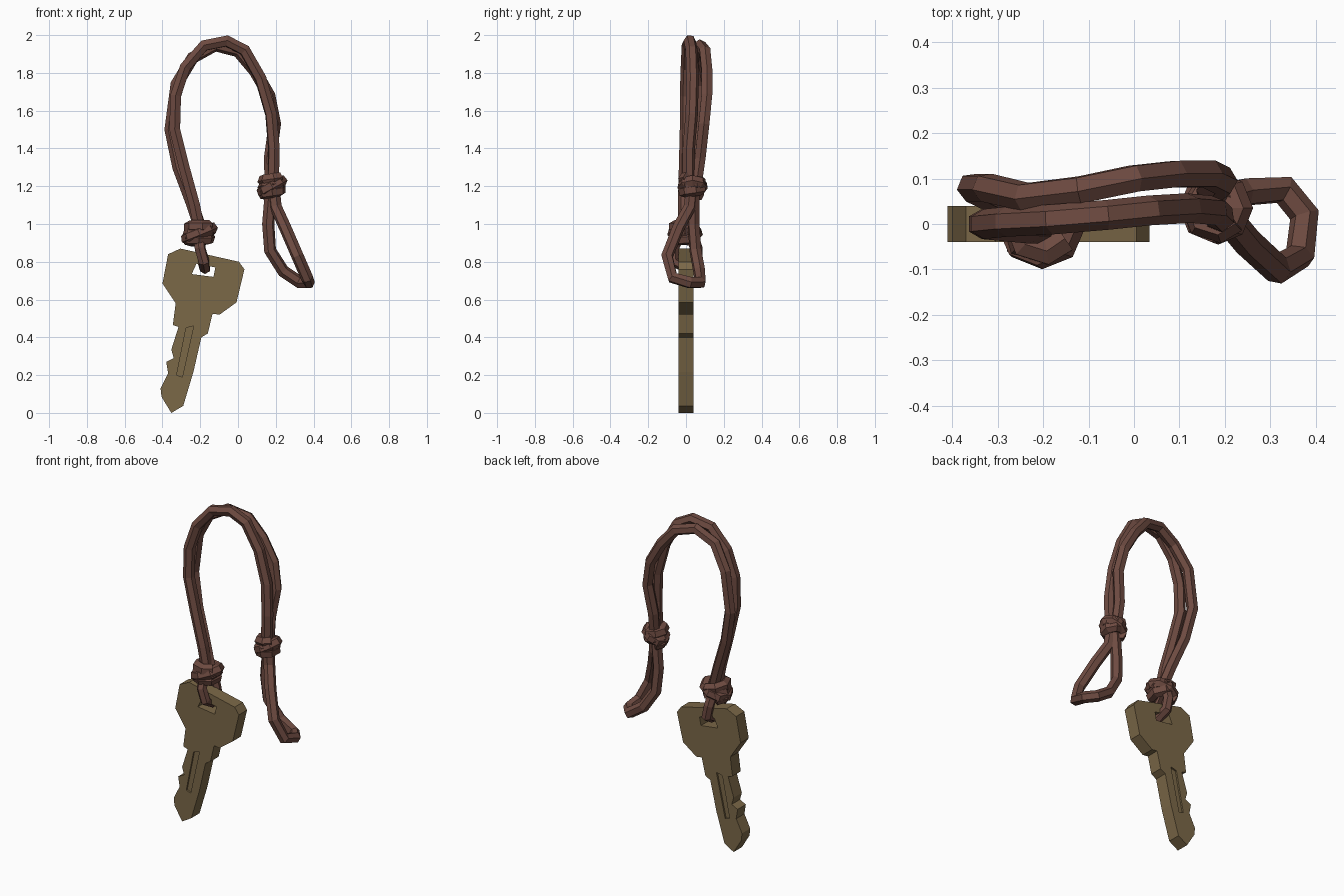
import bpy, bmesh, math
from mathutils import Matrix, Vector

if "Cube" in bpy.data.objects:
    bpy.data.objects.remove(bpy.data.objects["Cube"])


def material(name, rgb):
    m = bpy.data.materials.new(name)
    m.diffuse_color = (*rgb, 1)
    m.use_nodes = True
    m.node_tree.nodes["Principled BSDF"].inputs["Base Color"].default_value = m.diffuse_color
    return m


LEATHER = material("brown leather", (0.156, 0.070, 0.053))
BRASS = material("dull brass", (0.198, 0.138, 0.064))


def curve_mesh(name, splines, mat, closed=False, **settings):
    """Make a flat-shaded mesh from poly curves."""
    cu = bpy.data.curves.new(name, "CURVE")
    for attr, value in settings.items():
        setattr(cu, attr, value)
    for pts in splines:
        sp = cu.splines.new("POLY")
        sp.points.add(len(pts) - 1)
        for p, co in zip(sp.points, pts):
            p.co = (*co, 1) if len(co) == 3 else (*co, 0, 1)
        sp.use_cyclic_u = closed
        sp.use_smooth = False
    tmp = bpy.data.objects.new(name, cu)
    bpy.context.collection.objects.link(tmp)
    dg = bpy.context.evaluated_depsgraph_get()
    me = bpy.data.meshes.new_from_object(tmp.evaluated_get(dg))
    bpy.data.objects.remove(tmp)
    bm = bmesh.new()
    bm.from_mesh(me)
    bmesh.ops.remove_doubles(bm, verts=bm.verts, dist=0.0005)
    bmesh.ops.recalc_face_normals(bm, faces=bm.faces)
    bm.to_mesh(me)
    bm.free()
    me.materials.clear()
    me.materials.append(mat)
    ob = bpy.data.objects.new(name, me)
    bpy.context.collection.objects.link(ob)
    return ob


def cord(name, pts, r=0.033, closed=False):
    return curve_mesh(name, [pts], LEATHER, closed, dimensions="3D",
                      bevel_depth=r, bevel_resolution=1, use_fill_caps=True)


def plate(name, outlines, half, y=0.0):
    """Extrude front-view outlines (x, z) symmetrically in y."""
    ob = curve_mesh(name, outlines, BRASS, True, dimensions="2D",
                    fill_mode="BOTH", extrude=half)
    ob.data.transform(Matrix.Translation((0, y, 0)) @ Matrix.Rotation(math.pi / 2, 4, "X"))
    return ob


def knot(name, centre, r, height, tilt):
    """Cord wound around itself, with a slanted crossing turn."""
    rot = Matrix.Rotation(tilt, 3, "Y")
    c = Vector(centre)
    n, turns = 19, 2.6
    wound = []
    for i in range(n):
        t = i / (n - 1)
        a = t * turns * math.tau + 2.0
        wound.append(c + rot @ Vector((r * math.cos(a), r * math.sin(a), (t - 0.5) * height)))
    cord(name + "_winding", wound, 0.034)
    cross = []
    for i in range(8):
        a = i * math.tau / 8
        x, y = r * 1.1 * math.cos(a), r * 1.1 * math.sin(a)
        cross.append(c + rot @ Vector((x, y, 0.55 * x)))
    cord(name + "_crossing_turn", cross, 0.034, True)


# Key: bow, toothed blade and cord hole
outline = [(-.305, .87), (-.37, .84), (-.40, .685), (-.33, .58), (-.345, .465),
           (-.315, .455), (-.353, .335), (-.34, .29), (-.38, .27), (-.37, .21),
           (-.41, .13), (-.405, .085), (-.353, .0), (-.29, .037), (-.236, .217),
           (-.194, .40), (-.16, .42), (-.135, .525), (-.098, .52), (-.008, .585),
           (.034, .76), (.005, .80)]
hole = [(-.245, .735), (-.22, .79), (-.12, .77), (-.13, .72)]
key = plate("key", [outline, hole], 0.04)

# Shallow grooves milled into both sides of the blade
groove = [(-.275, .45), (-.235, .46), (-.295, .19), (-.325, .20)]
for y in (-0.04, 0.04):
    cutter = plate("groove_cutter", [groove], 0.01, y)
    cutter.hide_render = True
    mod = key.modifiers.new("groove", "BOOLEAN")
    mod.object, mod.operation, mod.solver = cutter, "DIFFERENCE", "EXACT"
    bpy.context.view_layer.objects.active = key
    bpy.ops.object.modifier_apply(modifier=mod.name)
    bpy.data.objects.remove(cutter)

# Two long strands of the arch
cord("front_strand", [
    (-.20, -.01, .95), (-.23, -.01, 1.10), (-.285, -.005, 1.30), (-.335, 0, 1.50),
    (-.33, 0, 1.68), (-.28, .005, 1.83), (-.18, .01, 1.945), (-.06, .02, 1.969),
    (.035, .03, 1.92), (.12, .035, 1.77), (.175, .03, 1.58), (.19, .015, 1.40),
    (.185, .015, 1.18)])
cord("back_strand", [
    (-.19, .01, .95), (-.24, .03, 1.10), (-.315, .06, 1.30), (-.357, .08, 1.50),
    (-.325, .08, 1.74), (-.24, .06, 1.88), (-.12, .075, 1.945), (.0, .10, 1.915),
    (.09, .11, 1.81), (.165, .11, 1.68), (.195, .095, 1.53), (.17, .075, 1.35),
    (.175, .05, 1.18)])

# Loop passing through the key hole
cord("key_loop", [
    (-.21, -.03, .95), (-.20, -.066, .87), (-.18, -.062, .80), (-.175, 0, .765),
    (-.185, .062, .80), (-.20, .06, .87), (-.21, .03, .95)], 0.03)

# Open loop at the free end
cord("tail_loop", [
    (.19, .03, 1.18), (.20, .02, 1.09), (.25, -.04, .98), (.315, -.10, .83),
    (.365, -.07, .715), (.375, .02, .69), (.33, .075, .69), (.24, .07, .75),
    (.17, .05, .86), (.16, .04, 1.0), (.175, .04, 1.18)])

# Knots
knot("key_knot", (-.205, -.005, .95), 0.056, 0.085, 0.12)
knot("tail_knot", (.18, .035, 1.20), 0.044, 0.085, 0.0)
